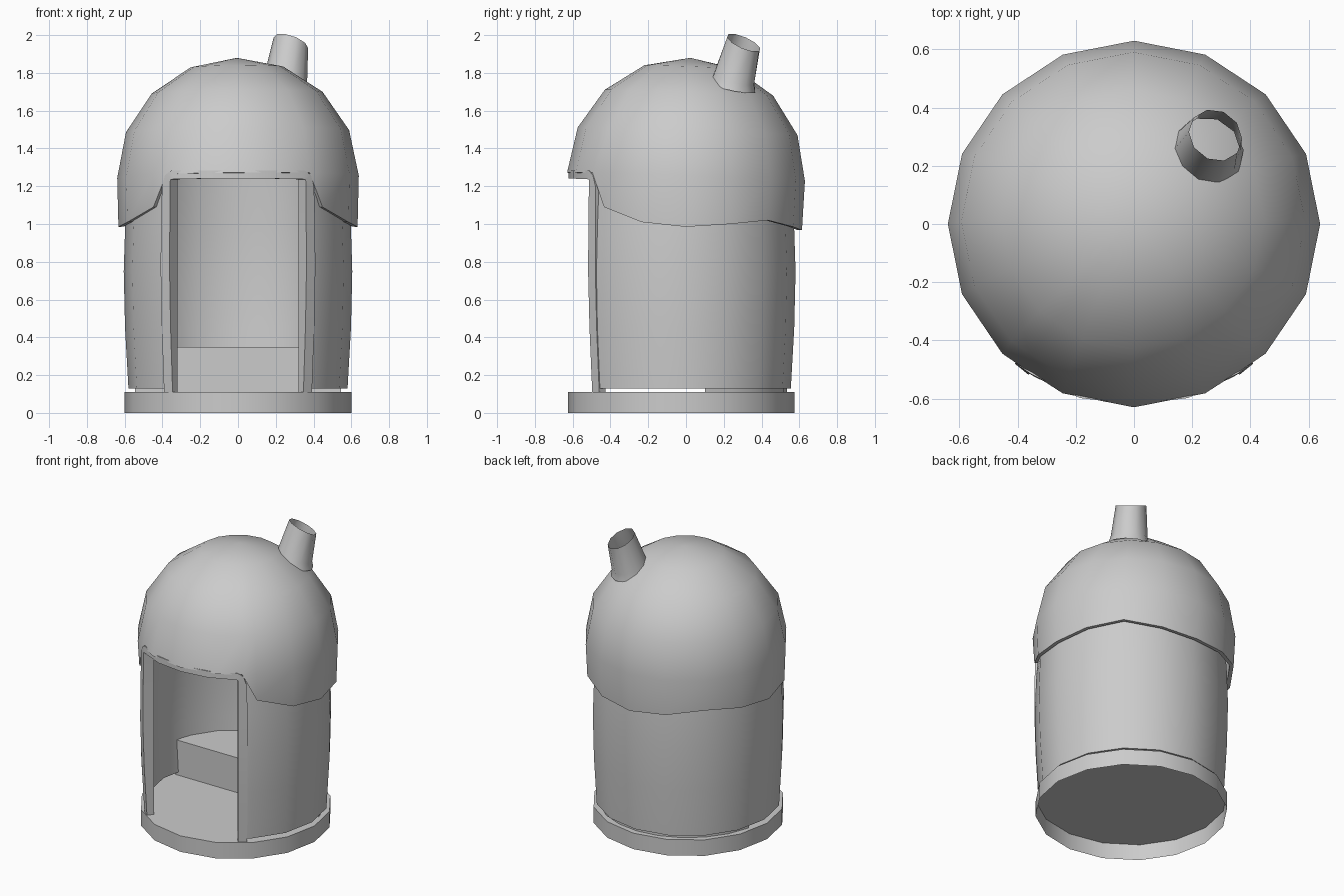
import bpy, bmesh
from math import sin, cos, radians, sqrt, pi
from mathutils import Vector, Matrix, Euler

if "Cube" in bpy.data.objects:
    bpy.data.objects.remove(bpy.data.objects["Cube"], do_unlink=True)

CY = -0.025      # centre of the walls and base in y
STEP = 22.5      # sixteen sides

grey = bpy.data.materials.new("plain_grey")
grey.use_nodes = True
colour = (0.6, 0.6, 0.6, 1)
grey.diffuse_color = colour
grey.node_tree.nodes["Principled BSDF"].inputs["Base Color"].default_value = colour


def polar(angle, r, z, cy=CY):
    """Point at an angle in degrees, measured from the front."""
    a = radians(angle)
    return Vector((r * sin(a), cy - r * cos(a), z))


def finish(name, bm, thickness=0, recalc=True):
    bmesh.ops.remove_doubles(bm, verts=bm.verts, dist=0.0005)
    if recalc:
        bmesh.ops.recalc_face_normals(bm, faces=bm.faces)
    mesh = bpy.data.meshes.new(name)
    bm.to_mesh(mesh)
    bm.free()
    mesh.materials.append(grey)
    ob = bpy.data.objects.new(name, mesh)
    bpy.context.collection.objects.link(ob)
    bpy.ops.object.select_all(action='DESELECT')
    ob.select_set(True)
    bpy.context.view_layer.objects.active = ob
    if thickness:
        mod = ob.modifiers.new("Shell", 'SOLIDIFY')
        mod.thickness = thickness
        mod.offset = -1
        bpy.ops.object.modifier_apply(modifier=mod.name)
    bpy.ops.object.shade_smooth_by_angle(angle=radians(40))
    return ob


def skin(rows, closed=False):
    """Join rows of points with quads, leaving out collapsed ones."""
    bm = bmesh.new()
    grid = [[bm.verts.new(p) for p in row] for row in rows]
    n = len(grid[0])
    for low, high in zip(grid, grid[1:]):
        for i in range(n if closed else n - 1):
            j = (i + 1) % n
            corners = []
            for v in (low[i], low[j], high[j], high[i]):
                if all((v.co - c.co).length > 0.001 for c in corners):
                    corners.append(v)
            if len(corners) > 2:
                bm.faces.new(corners)
    return bm


# Base: round plinth, open underneath
ring = [i * STEP for i in range(16)]
bm = skin([[polar(a, 0.6, z) for a in ring] for z in (0, 0.11)], closed=True)
bm.faces.new([v for v in bm.verts if v.co.z > 0.1])
finish("base", bm)

# Wall: bulging shell left open at the doorway
arc = [39.5] + [STEP * i for i in range(2, 15)] + [320.5]
wall_profile = [(0.58, 0.13), (0.598, 0.45), (0.605, 0.75), (0.597, 1.0), (0.575, 1.3)]
finish("wall", skin([[polar(a, r, z) for a in arc] for r, z in wall_profile]), 0.03)

# Bench: solid seat across the back of the room
bm = bmesh.new()
half = radians(77)
seat = [polar(180 - 77 + 154 * i / 10, 0.56, 0.11) for i in range(11)]
face = bm.faces.new([bm.verts.new(p) for p in seat])
top = bmesh.ops.extrude_face_region(bm, geom=[face])["geom"]
bmesh.ops.translate(bm, vec=(0, 0, 0.24),
                    verts=[g for g in top if isinstance(g, bmesh.types.BMVert)])
finish("bench", bm)

# Door frame: posts and lintel swept around the wall
# (outer angle, outer z, inner angle, inner z, outer radius)
side = [(42, 0.11, 36.3, 0.11, 0.585), (42, 0.45, 36.3, 0.45, 0.603),
        (42, 0.75, 36.3, 0.75, 0.612), (42, 1.0, 36.3, 1.0, 0.61),
        (41.5, 1.2, 36.3, 1.2, 0.607), (39.5, 1.26, 36.2, 1.235, 0.607),
        (36, 1.282, 34, 1.238, 0.605), (18, 1.284, 18, 1.24, 0.602)]
path = side + [(0, 1.284, 0, 1.24, 0.596)]
path += [(-ao, zo, -ai, zi, r) for ao, zo, ai, zi, r in reversed(side)]
sections = [[polar(ao, r, zo), polar(ai, r, zi), polar(ai, 0.54, zi), polar(ao, 0.54, zo)]
            for ao, zo, ai, zi, r in path]
bm = skin(sections, closed=True)
bm.verts.ensure_lookup_table()
bm.faces.new(bm.verts[:4])
bm.faces.new(bm.verts[-4:])
finish("door_frame", bm)

# Dome: slightly tilted half sphere with a skirt that parts above the door
tilt = Euler((-0.036, -0.01, 0)).to_matrix()
skirt_z = {45: 1.09, 67.5: 1.01, 90: 0.985, 112.5: 1.0, 135: 1.02, 157.5: 0.985, 180: 0.967}
turn = [0, STEP, 37] + list(skirt_z)
turn += [-a for a in reversed(turn[1:-1])]


def dome_point(angle, lat):
    chord = 0.985 if abs(angle) == 37 else 1
    p = polar(angle, 0.63 * cos(radians(lat)) * chord, 0.63 * sin(radians(lat)), 0)
    p.x *= 1.015
    return tilt @ p + Vector((0, 0, 1.25))


skirt = []
for a in turn:
    p = dome_point(a, 0)
    if abs(a) in skirt_z:
        p = Vector((p.x * 0.99, p.y * 0.975, skirt_z[abs(a)]))
    skirt.append(p)
rows = [skirt] + [[dome_point(a, lat) for a in turn] for lat in (0, 22.5, 45, 67.5, 90)]
finish("dome", skin(rows, closed=True), 0.025)

# Chimney: tapered open pipe leaning outwards
rings = []
for centre, normal, r in (((0.25, 0.245, 1.72), (0.12, 0.2, 1), 0.128),
                          ((0.253, 0.255, 1.77), (0.2, 0.27, 1), 0.115),
                          ((0.28, 0.305, 1.96), (0.36, 0.44, 1), 0.096)):
    turn_to = Vector(normal).to_track_quat('Z', 'Y')
    rings.append([Vector(centre) + turn_to @ Vector((r * cos(k * pi / 5), r * sin(k * pi / 5), 0))
                  for k in range(10)])
finish("chimney", skin(rings, closed=True))
